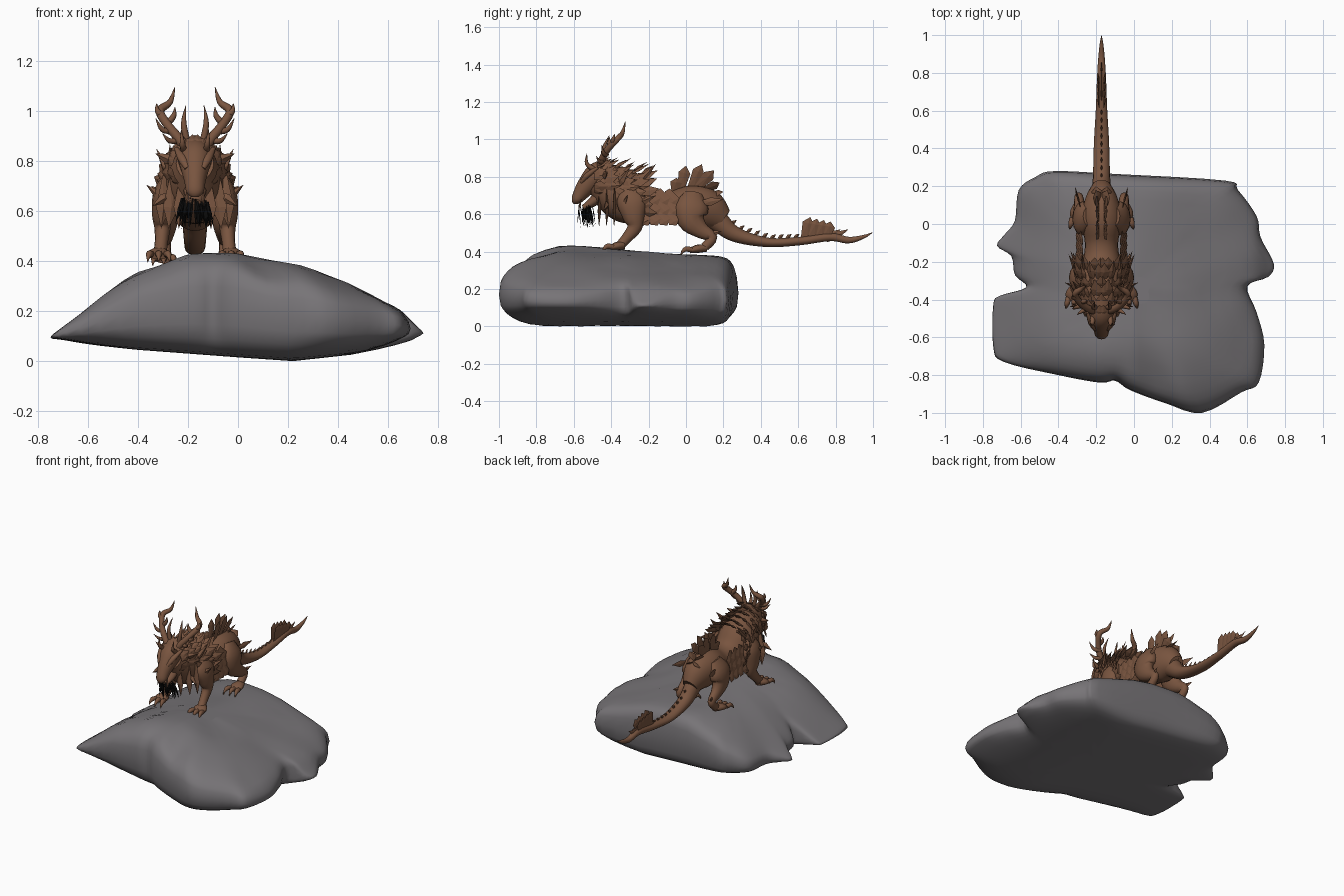
import bpy, bmesh, math, random
from mathutils import Vector as V, noise
random.seed(4)
CX = -0.172  # creature centre line


def material(name, rgb):
    m = bpy.data.materials.new(name)
    m.diffuse_color = (*rgb, 1)
    return m


STONE = material("grey stone", (0.185, 0.175, 0.185))
BROWN = material("brown hide", (0.19, 0.09, 0.05))
BLACK = material("black hair", (0.004, 0.004, 0.004))


def finish(bm, name, mat):
    bmesh.ops.recalc_face_normals(bm, faces=bm.faces)
    me = bpy.data.meshes.new(name)
    bm.to_mesh(me)
    bm.free()
    me.materials.append(mat)
    ob = bpy.data.objects.new(name, me)
    bpy.context.collection.objects.link(ob)
    return ob


def table(x, pts):
    for (a, p), (b, q) in zip(pts, pts[1:]):
        if x <= b:
            return p + (q - p) * max(0, (x - a) / (b - a))
    return pts[-1][1]


def spline(p, steps, closed=False):
    out, n = [], len(p)
    for i in range(n if closed else n - 1):
        g = (lambda k: p[k % n]) if closed else (lambda k: p[min(max(k, 0), n - 1)])
        a, b, c, d = (V(g(i + k)) for k in (-1, 0, 1, 2))
        for s in range(steps):
            t = s / steps
            out.append(0.5 * (2 * b + (c - a) * t + (2 * a - 5 * b + 4 * c - d) * t * t
                              + (3 * b - a - 3 * c + d) * t ** 3))
    return out if closed else out + [V(p[-1])]


def tube(bm, rows, steps=4, sides=12, s=1):
    """Rows are x offset, y, z, half width, half height; s mirrors x."""
    pts = spline([V(r) for r in rows], steps)
    pos = [V((CX + s * p[0], p[1], p[2])) for p in pts]
    rings = []
    for i, p in enumerate(pts):
        t = (pos[min(i + 1, len(pos) - 1)] - pos[max(i - 1, 0)]).normalized()
        n = (V((1, 0, 0)) - t * t.x).normalized()
        b = t.cross(n)
        rings.append([bm.verts.new(pos[i] + n * max(p[3], .001) * math.cos(a) + b * max(p[4], .001) * math.sin(a))
                      for a in (2 * math.pi * k / sides for k in range(sides))])
    for r, q in zip(rings, rings[1:]):
        for k in range(sides):
            f = bm.faces.new((r[k], r[(k + 1) % sides], q[(k + 1) % sides], q[k]))
            f.smooth = True
    bm.faces.new(rings[0][::-1])
    bm.faces.new(rings[-1])


def blade(bm, base, tip, width, across=(1, 0, 0), s=1, thick=0.006, wide=0.45):
    """Pointed leaf with a raised middle rib, offsets from the centre line."""
    a, b = (V((CX + s * q[0], q[1], q[2])) for q in (base, tip))
    w = V((across[0] * s, across[1], across[2]))
    d = (b - a).normalized()
    w = (w - d * w.dot(d)).normalized()
    h = d.cross(w) * thick
    m = a.lerp(b, wide)
    l, r, u, v = (bm.verts.new(c) for c in (m + w * width, m - w * width, m + h, m - h))
    l0, r0, tp = (bm.verts.new(c) for c in (a + w * width * .5, a - w * width * .5, b))
    for f in ((l0, l, u), (l0, u, r0), (r0, u, r), (l, tp, u), (u, tp, r),
              (l0, v, l), (l0, r0, v), (r0, r, v), (l, v, tp), (v, r, tp)):
        bm.faces.new(f)


# Rock: outline rings that smooth out towards the middle, with a rounded rim
outline = [(-.42, .28), (-.1, .265), (.48, .23), (.55, .18), (.65, .04), (.67, -.07), (.74, -.21), (.71, -.28),
           (.6, -.33), (.65, -.47), (.69, -.64), (.66, -.84), (.57, -.89), (.36, -1), (.17, -.95), (-.02, -.88),
           (-.1, -.83), (-.18, -.84), (-.4, -.8), (-.69, -.73), (-.745, -.65), (-.745, -.43), (-.71, -.38),
           (-.57, -.335), (-.63, -.27), (-.65, -.17), (-.725, -.115), (-.68, -.05), (-.63, .02), (-.61, .18), (-.52, .25)]
topx = [(-.75, .11), (-.55, .26), (-.4, .36), (-.2, .43), (0, .435), (.25, .385), (.45, .31), (.65, .23), (.7, .18), (.75, .13)]
botx = [(-.75, .08), (-.4, .045), (0, .015), (.22, 0), (.45, .025), (.69, .07), (.75, .1)]
topy = [(-1, .95), (-.65, 1), (-.4, .95), (0, .89), (.28, .87)]
rim = spline([V((*p, 0)) for p in outline], 4, True)
n = len(rim)
soft = rim
for _ in range(25):
    soft = [(soft[k - 1] + soft[k] * 2 + soft[(k + 1) % n]) / 4 for k in range(n)]
mid = V((0, -.35, 0))
bm = bmesh.new()


def rock_point(i, r, up):
    q = mid + (soft[i].lerp(rim[i], r ** 6) - mid) * r
    q.x, q.y = max(-.75, min(.75, q.x)), max(-1, q.y)
    t, b = table(q.x, topx) * table(q.y, topy), table(q.x, botx)
    t = max(t, b + .03)
    m = (t + b) * .5
    k = (1 - r ** table(q.y, [(-1, 8), (-.5, 9), (.25, 20)])) ** (1 / 2.6)
    z = m + ((t if up else b) - m) * k
    if up:
        groove = math.exp(-((q.x - .1 + .3 * (q.y + .8)) / .09) ** 2) * max(0, min(1, (-.6 - q.y) / .25))
        z += k * (.012 * noise.noise(q * 4.5) - .04 * groove)
    return V((q.x, q.y, max(z, 0)))


levels = [.12, .25, .4, .55, .68, .79, .87, .92, .95, .975, .99, 1]
order = [(r, True) for r in levels] + [(r, False) for r in levels[-2::-1]]
rings = [[bm.verts.new(rock_point(i, r, u)) for i in range(n)] for r, u in order]
for a, b in zip(rings, rings[1:]):
    for k in range(n):
        bm.faces.new((a[k], a[(k + 1) % n], b[(k + 1) % n], b[k])).smooth = True
bm.faces.new(rings[0])
bm.faces.new(rings[-1])
finish(bm, "rock", STONE)

# Body from hips to neck
bm = bmesh.new()
tube(bm, [(0, .2, .57, .05, .06), (0, .12, .62, .09, .11), (0, .02, .645, .11, .11), (0, -.1, .635, .088, .082),
          (0, -.2, .64, .1, .095), (0, -.3, .68, .125, .135), (0, -.39, .74, .11, .13), (0, -.47, .79, .075, .085)],
     5, 20)
finish(bm, "body", BROWN)

# Tail
bm = bmesh.new()
tube(bm, [(0, .08, .64, .065, .08), (0, .17, .565, .052, .06), (0, .265, .492, .045, .042), (0, .435, .45, .04, .026),
          (0, .61, .457, .03, .023), (0, .77, .478, .024, .022), (0, .87, .462, .018, .018), (0, .95, .48, .01, .01),
          (0, .998, .503, .001, .001)], 6, 14)
finish(bm, "tail", BROWN)

# Tail fins and small ridge spikes
bm = bmesh.new()
for i in range(4):
    y = .63 + i * .04
    for s in (-1, 1):
        blade(bm, (.01, y, .475), (.018, y + .035 - i * .004, .585 - i * .008), .032, (0, 1, 0), s, wide=.7)
    blade(bm, (0, y, .46), (0, y + .12, .52), .02, (0, 0, 1))
for i in range(10):
    y = .2 + i * .042
    z = table(y, [(.2, .59), (.265, .525), (.435, .47), (.61, .475)])
    blade(bm, (0, y, z), (0, y + .03, z + .022), .01, (0, 1, 0))
finish(bm, "tail_fins", BROWN)

# Fan of back plates
bm = bmesh.new()
for y, z, ty, tz in ((-.06, .71, -.05, .795), (-.03, .72, 0, .86), (.02, .73, .085, .868), (.05, .73, .15, .835),
                     (.08, .72, .18, .77), (.1, .7, .2, .72)):
    for s in (-1, 1):
        blade(bm, (.012, y, z), (.03, ty, tz), .032, (0, 1, .3), s, wide=.72)
finish(bm, "back_plates", BROWN)

# Head with brow, snout and lower jaw
bm = bmesh.new()
tube(bm, [(0, -.4, .82, .068, .075), (0, -.47, .81, .07, .07), (0, -.52, .765, .056, .056), (0, -.56, .715, .042, .042),
          (0, -.585, .675, .034, .028), (0, -.588, .655, .014, .012)], 4, 16)
tube(bm, [(0, -.44, .72, .05, .04), (0, -.5, .665, .042, .026), (0, -.55, .635, .024, .014)], 4, 12)
for s in (-1, 1):
    tube(bm, [(.03, -.56, .77, .012, .01), (.05, -.525, .81, .02, .016), (.075, -.47, .85, .008, .008)], 3, 8, s)
    blade(bm, (.03, -.56, .68), (.035, -.575, .62), .008, (1, 0, 0), s)
finish(bm, "head", BROWN)

# Antlers: main beam, prongs and inner horns
bm = bmesh.new()
for s in (-1, 1):
    tube(bm, [(.03, -.46, .84, .022, .022), (.065, -.45, .89, .02, .02), (.11, -.42, .945, .018, .018),
              (.14, -.37, 1.0, .017, .017), (.1, -.34, 1.035, .012, .012), (.08, -.325, 1.095, .001, .001)], 5, 10, s)
    for a, b, c in (((.09, -.425, .92), (.13, -.44, .925), (.157, -.45, .97)),
                    ((.11, -.41, .95), (.085, -.41, .98), (.08, -.41, 1.015)),
                    ((.06, -.445, .885), (.1, -.46, .88), (.13, -.48, .91)),
                    ((.13, -.39, .98), (.15, -.39, 1.0), (.153, -.38, 1.03)),
                    ((.03, -.44, .87), (.045, -.44, .95), (.036, -.41, 1.022)),
                    ((.045, -.49, .84), (.05, -.53, .87), (.055, -.53, .925))):
        tube(bm, [(*a, .014, .014), (*b, .011, .011), (*c, .001, .001)], 4, 8, s)
finish(bm, "antlers", BROWN)

# Mane: swept rows of pointed locks around the neck and shoulders
bm = bmesh.new()
for row in range(6):
    y = -.49 + row * .05
    zc, rx, rz = .775 - row * .02, .088 + row * .009, .09 + row * .011
    for k in range(7):
        a = math.radians(-30 + 20 * k + random.uniform(-7, 7))
        c, d = math.cos(a), math.sin(a)
        ln = random.uniform(.05, .085)
        for s in (-1, 1):
            blade(bm, (rx * c, y, zc + rz * d), ((rx + ln * .45) * c, y + ln * 1.2, zc + (rz + ln * .6) * d + .01),
                  random.uniform(.022, .032), (-d, 0, c), s, .008)
for s in (-1, 1):
    for b, t in (((.12, -.34, .64), (.195, -.31, .705)), ((.11, -.36, .76), (.155, -.3, .85)),
                 ((.1, -.26, .76), (.1, -.16, .87)), ((.11, -.42, .66), (.17, -.44, .62)),
                 ((.13, -.25, .66), (.175, -.16, .7)), ((.09, -.44, .8), (.16, -.42, .83))):
        blade(bm, b, t, .022, (0, 0, 1), s, .014, .25)
finish(bm, "mane", BROWN)

# Flank and chest plates
bm = bmesh.new()
for s in (-1, 1):
    for i in range(4):
        for j in range(3):
            y, z = -.25 + i * .05, .73 - j * .055
            blade(bm, (.098 + j * .01, y, z), (.115 + j * .01, y + .05, z - .08), .032, (0, 1, .3), s, wide=.75)
    for y, x, w in ((-.46, .045, .03), (-.42, .085, .032), (-.38, .115, .03)):
        blade(bm, (x, y, .74), (x + .02, y - .005, .53), w, (1, -.3, 0), s, .01, .6)
finish(bm, "side_plates", BROWN)

# Legs with feet
bm = bmesh.new()
for s in (-1, 1):
    tube(bm, [(.09, -.29, .74, .03, .05), (.12, -.29, .67, .046, .08), (.13, -.28, .59, .042, .06),
              (.13, -.275, .53, .032, .04), (.135, -.32, .47, .026, .028), (.14, -.355, .43, .028, .026)], 4, 12, s)
    tube(bm, [(.14, -.33, .435, .026, .022), (.145, -.37, .43, .045, .022), (.145, -.405, .42, .036, .014)], 4, 12, s)
    tube(bm, [(.07, .04, .71, .03, .05), (.1, .03, .64, .046, .09), (.11, .03, .57, .045, .075),
              (.115, .08, .515, .033, .045), (.12, .14, .475, .024, .028), (.12, .1, .425, .026, .025)], 4, 12, s)
    tube(bm, [(.12, .11, .42, .024, .02), (.125, .06, .415, .042, .022), (.125, .02, .405, .034, .014)], 4, 12, s)
    blade(bm, (.12, .12, .49), (.14, .19, .51), .016, (0, 0, 1), s)
    blade(bm, (.13, -.26, .54), (.14, -.2, .57), .016, (0, 0, 1), s)
    blade(bm, (.11, .08, .66), (.14, .2, .68), .022, (0, 0, 1), s)
finish(bm, "legs", BROWN)

# Toes and claws
bm = bmesh.new()
for s in (-1, 1):
    for x0, y0, z0 in ((.145, -.39, .425), (.125, .03, .41)):
        for k in (-1, 0, 1):
            x = x0 + k * .03
            tube(bm, [(x, y0, z0, .015, .014), (x + k * .007, y0 - .03, z0 + .004, .014, .014),
                      (x + k * .012, y0 - .05, z0 - .012, .007, .007),
                      (x + k * .014, y0 - .058, z0 - .03, .001, .001)], 3, 8, s)
finish(bm, "toes_and_claws", BROWN)

# Black beard strands
bm = bmesh.new()
for i in range(56):
    x = random.uniform(-.055, .055)
    y = -.575 + abs(x) * .9 + random.uniform(0, .03)
    z = random.uniform(.615, .655)
    blade(bm, (x, y, z), (x * 1.4 + random.uniform(-.01, .01), y + random.uniform(-.01, .025),
                         random.uniform(.525, .57)), .006, (1, random.uniform(-1, 1), 0), 1, .003)
finish(bm, "beard", BLACK)
